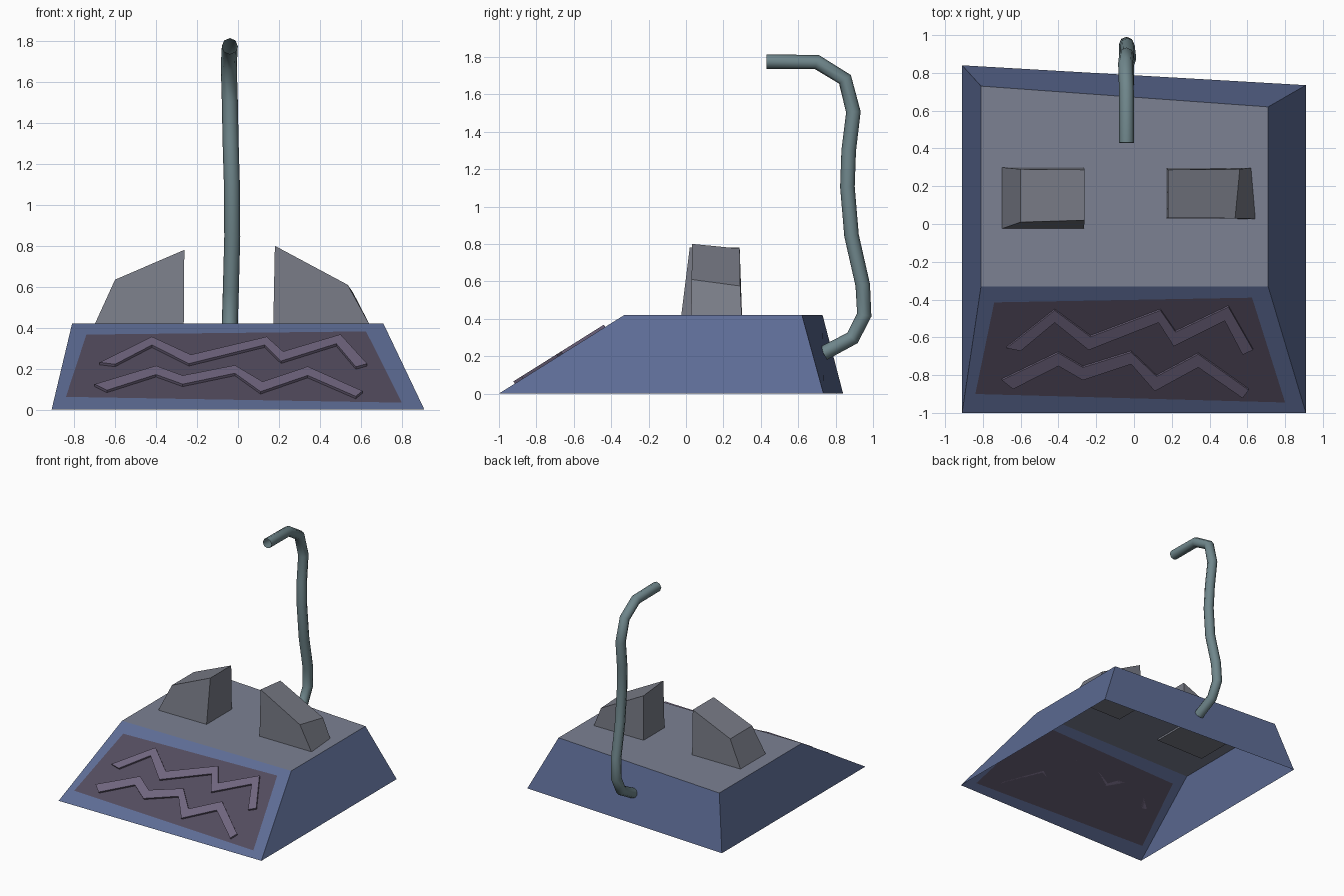
import bpy, bmesh
from mathutils import Vector

if "Cube" in bpy.data.objects:
    bpy.data.objects.remove(bpy.data.objects["Cube"])


def material(name, rgb):
    m = bpy.data.materials.new(name)
    m.diffuse_color = (*rgb, 1)
    m.use_nodes = True
    m.node_tree.nodes["Principled BSDF"].inputs["Base Color"].default_value = m.diffuse_color
    return m


BLUE = material("blue_housing", (0.11, 0.15, 0.30))
TOP = material("grey_top", (0.20, 0.22, 0.29))
GREY = material("grey_block", (0.19, 0.20, 0.24))
DARK = material("dark_panel", (0.085, 0.07, 0.11))
MAUVE = material("mauve_ridge", (0.16, 0.13, 0.21))
TEAL = material("teal_tube", (0.16, 0.24, 0.26))

H = 0.42                                   # height of the housing
FRONT, RIDGE = -1.0, -0.33                 # foot and head of the front slope
NORMAL = Vector((0, -H, RIDGE - FRONT)).normalized()


def on_slope(x, y):
    return Vector((x, y, H * (y - FRONT) / (RIDGE - FRONT)))


def add_mesh(name, verts, faces, mats, slots=None):
    me = bpy.data.meshes.new(name)
    me.from_pydata([tuple(v) for v in verts], [], faces)
    for m in mats:
        me.materials.append(m)
    for i, s in enumerate(slots or []):
        me.polygons[i].material_index = s
    ob = bpy.data.objects.new(name, me)
    bpy.context.collection.objects.link(ob)
    return ob


# Housing: open underneath, with an opening in the front slope for the panel
base = [(-0.91, FRONT, 0), (0.91, FRONT, 0), (0.91, 0.735, 0), (-0.91, 0.84, 0)]
top = [(-0.81, RIDGE, H), (0.71, RIDGE, H), (0.71, 0.62, H), (-0.81, 0.73, H)]
panel = [on_slope(*p) for p in ((-0.84, -0.90), (0.80, -0.945), (0.625, -0.39), (-0.74, -0.415))]
slope_faces = [(0, 1, 9, 8), (1, 5, 10, 9), (5, 4, 11, 10), (4, 0, 8, 11)]
walls = [(1, 2, 6, 5), (2, 3, 7, 6), (3, 0, 4, 7)]
add_mesh("housing", base + top + panel, slope_faces + walls + [(4, 5, 6, 7)],
         [BLUE, TOP], [0] * 7 + [1])
add_mesh("front_panel", panel, [(0, 1, 2, 3)], [DARK])


# Zigzag ridges raised from the front panel
def zigzag(name, upper, lower, thick=0.014):
    n = len(upper)
    bm = bmesh.new()
    rows = [[bm.verts.new(on_slope(*p)) for p in row] for row in (upper, lower)]
    faces = [bm.faces.new((rows[1][i], rows[1][i + 1], rows[0][i + 1], rows[0][i]))
             for i in range(n - 1)]
    out = bmesh.ops.extrude_face_region(bm, geom=faces)["geom"]
    bmesh.ops.translate(bm, verts=[g for g in out if isinstance(g, bmesh.types.BMVert)],
                        vec=NORMAL * thick)
    bmesh.ops.recalc_face_normals(bm, faces=bm.faces)
    ob = add_mesh(name, [], [], [MAUVE])
    bm.to_mesh(ob.data)
    bm.free()


zigzag("upper_ridge",
       [(-0.675, -0.65), (-0.42, -0.45), (-0.23, -0.59), (0.14, -0.45),
        (0.22, -0.565), (0.50, -0.432), (0.63, -0.66)],
       [(-0.60, -0.665), (-0.42, -0.515), (-0.24, -0.66), (0.13, -0.515),
        (0.21, -0.64), (0.48, -0.505), (0.575, -0.685)])
zigzag("lower_ridge",
       [(-0.70, -0.82), (-0.40, -0.676), (-0.27, -0.752), (-0.015, -0.672),
        (0.12, -0.80), (0.34, -0.682), (0.607, -0.872)],
       [(-0.64, -0.867), (-0.40, -0.745), (-0.27, -0.82), (-0.015, -0.735),
        (0.11, -0.878), (0.34, -0.752), (0.575, -0.915)])


# Slanted blocks on the top, sunk slightly through it
def block(name, bottom, crown):
    ring = [(i, (i + 1) % 4, (i + 1) % 4 + 4, i + 4) for i in range(4)]
    add_mesh(name, bottom + crown, ring + [(3, 2, 1, 0), (4, 5, 6, 7)], [GREY])


Z = H - 0.015
block("left_block",
      [(-0.705, -0.027, Z), (-0.265, -0.027, Z), (-0.265, 0.30, Z), (-0.705, 0.30, Z)],
      [(-0.60, 0.01, 0.635), (-0.262, 0.02, 0.78), (-0.262, 0.287, 0.78), (-0.60, 0.29, 0.635)])
block("right_block",
      [(0.172, 0.03, Z), (0.648, 0.027, Z), (0.625, 0.298, Z), (0.172, 0.298, Z)],
      [(0.18, 0.033, 0.80), (0.535, 0.03, 0.61), (0.56, 0.29, 0.575), (0.18, 0.287, 0.775)])

# Bent tube rising from the back wall and hooking forward
path = [(-0.04, 0.735, 0.215), (-0.04, 0.89, 0.297), (-0.04, 0.953, 0.42),
        (-0.035, 0.945, 0.58), (-0.028, 0.885, 0.845), (-0.03, 0.863, 1.105),
        (-0.036, 0.87, 1.30), (-0.04, 0.895, 1.505), (-0.045, 0.85, 1.68),
        (-0.04, 0.70, 1.772), (-0.04, 0.43, 1.775)]
cu = bpy.data.curves.new("bent_tube", "CURVE")
cu.dimensions = "3D"
cu.bevel_depth = 0.039
cu.bevel_resolution = 2
sp = cu.splines.new("POLY")
sp.points.add(len(path) - 1)
for pt, co in zip(sp.points, path):
    pt.co = (*co, 1)
cu.materials.append(TEAL)
tube = bpy.data.objects.new("bent_tube", cu)
bpy.context.collection.objects.link(tube)
bpy.ops.object.select_all(action="DESELECT")
tube.select_set(True)
bpy.context.view_layer.objects.active = tube
bpy.ops.object.convert(target="MESH")
bpy.ops.object.shade_smooth()
